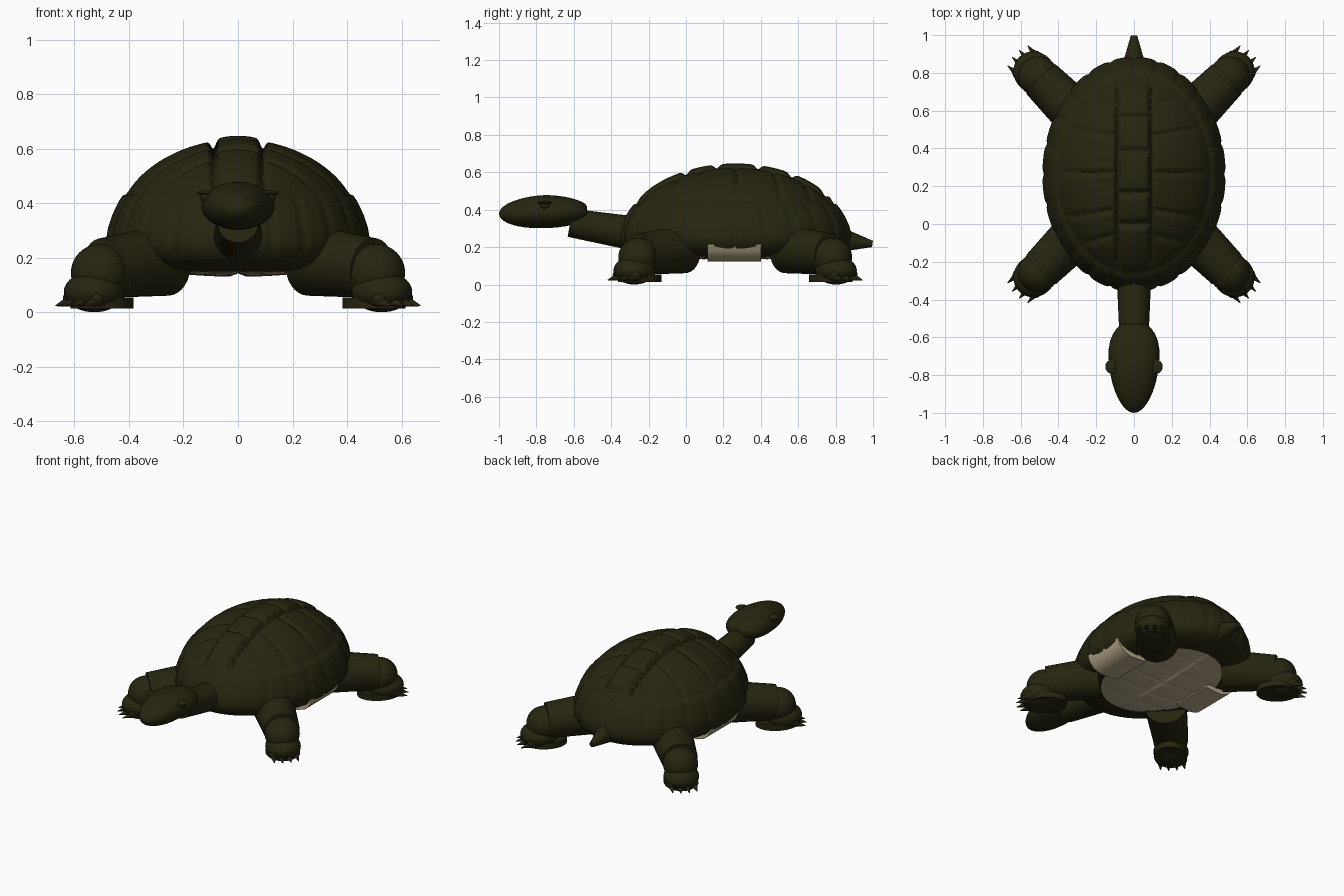
import bpy, bmesh, math
from mathutils import Vector, Matrix

if "Cube" in bpy.data.objects:
    bpy.data.objects.remove(bpy.data.objects["Cube"])

CY = 0.263                       # shell centre along y
RX, RY = 0.485, 0.622            # shell half width / half length


def mat(name, rgb):
    m = bpy.data.materials.new(name)
    m.diffuse_color = (*rgb, 1)
    m.use_nodes = True
    m.node_tree.nodes["Principled BSDF"].inputs["Base Color"].default_value = m.diffuse_color
    return m


OLIVE = mat("dark olive", (0.020, 0.018, 0.005))
TAN = mat("belly tan", (0.48, 0.40, 0.26))


def finish(name, bm, m, angle=35):
    bmesh.ops.recalc_face_normals(bm, faces=bm.faces)
    me = bpy.data.meshes.new(name)
    bm.to_mesh(me)
    bm.free()
    me.materials.append(m)
    ob = bpy.data.objects.new(name, me)
    bpy.context.collection.objects.link(ob)
    bpy.ops.object.select_all(action='DESELECT')
    ob.select_set(True)
    bpy.context.view_layer.objects.active = ob
    bpy.ops.object.shade_smooth_by_angle(angle=math.radians(angle))
    return ob


def rod(bm, a, b, ra, rb, seg=32):
    a, b = Vector(a), Vector(b)
    d = b - a
    M = Matrix.Translation((a + b) / 2) @ d.to_track_quat('Z', 'Y').to_matrix().to_4x4()
    bmesh.ops.create_cone(bm, cap_ends=True, segments=seg, radius1=ra,
                          radius2=rb, depth=d.length, matrix=M)


def ball(bm, c, size, rot=0.0):
    M = Matrix.Translation(c) @ Matrix.Rotation(rot, 4, 'Z') @ Matrix.Diagonal((*size, 1))
    return bmesh.ops.create_uvsphere(bm, u_segments=32, v_segments=20,
                                     radius=1, matrix=M)['verts']


def loft(rings, point, n, tip=None):
    """Stack of closed rings; optional single vertex closing the last one."""
    bm = bmesh.new()
    vs = [[bm.verts.new(point(r, j)) for j in range(n)] for r in rings]
    for a, b in zip(vs, vs[1:]):
        for j in range(n):
            k = (j + 1) % n
            bm.faces.new((a[j], a[k], b[k], b[j]))
    if tip:
        t = bm.verts.new(tip)
        for j in range(n):
            bm.faces.new((vs[-1][j], vs[-1][(j + 1) % n], t))
    return bm


# ---- carapace: ring of marginal scutes, then grooved dome
N = 192
rim = [(0.68, 0.15), (0.82, 0.16), (0.92, 0.18), (0.97, 0.205), (0.995, 0.235),
       (1.0, 0.265), (0.985, 0.31), (0.95, 0.36), (0.905, 0.405), (0.875, 0.428),
       (0.85, 0.432)]
dome = [0.82 * (1 - i / 60) for i in range(60)]


def groove(d, w):
    return math.exp(-(d / w) ** 2)


def dome_z(x, y, s):
    z = 0.42 + 0.215 * max(0, 1 - (s / 0.845) ** 2) ** 0.7
    ax = abs(x)
    cut = 0.03 * groove(ax - 0.09, 0.012)
    if ax < 0.09:                # central row
        z += 0.012 * math.sqrt(1 - (ax / 0.09) ** 2)
        d = min(abs(y - k) for k in (0.0, 0.165, 0.385, 0.565, 0.745))
        cut = max(cut, 0.022 * groove(d, 0.018))
    else:                        # side scutes, seams fanning outwards
        d = min(abs(y - (k + (k - CY) * ax * 0.9)) for k in (-0.03, 0.09, 0.27, 0.45, 0.6))
        cut = max(cut, 0.015 * groove(d, 0.014))
    return z - cut * min(1, (0.83 - s) / 0.06)


def shell_point(r, j):
    t = 2 * math.pi * j / N
    if isinstance(r, tuple):
        s, z = r
        if z > 0.2:
            s -= (0.016, 0.004, 0, 0, 0, 0, 0, 0.004)[j % 8]
        return (RX * s * math.cos(t), CY + RY * s * math.sin(t), z)
    x, y = RX * r * math.cos(t), CY + RY * r * math.sin(t)
    return (x, y, dome_z(x, y, r))


finish("carapace", loft(rim + dome, shell_point, N, (0, CY, dome_z(0, CY, 0))), OLIVE, 50)


# ---- plastron: shallow grooved belly plate
def belly_point(s, j):
    t = 2 * math.pi * j / 96
    x, y = RX * s * math.cos(t), CY + RY * s * math.sin(t)
    d = min(abs(y - k) for k in (-0.02, 0.12, 0.27, 0.41, 0.56))
    z = 0.13 + 0.03 * (s / 0.74) ** 2
    return (x, y, z + max(0.012 * groove(x, 0.02), 0.006 * groove(d, 0.012)))


finish("plastron", loft([0.74 * (1 - i / 24) for i in range(24)], belly_point, 96,
                        (0, CY, 0.142)), TAN, 50)

# ---- bridges joining belly and carapace on each side
for sx, side in ((1, "right"), (-1, "left")):
    bm = bmesh.new()
    prof = [(0.24, 0.13), (0.36, 0.122), (0.415, 0.14), (0.45, 0.175), (0.466, 0.215),
            (0.40, 0.225), (0.26, 0.17)]
    f = bm.faces.new([bm.verts.new((sx * x, 0.115, z)) for x, z in prof])
    ext = bmesh.ops.extrude_face_region(bm, geom=[f])['geom']
    bmesh.ops.translate(bm, vec=(0, 0.285, 0),
                        verts=[v for v in ext if isinstance(v, bmesh.types.BMVert)])
    if f.is_valid is False or len(bm.faces) < 9:
        bm.faces.new([v for v in bm.verts if abs(v.co.y - 0.115) < 1e-5])
    finish(side + "_bridge", bm, TAN)

# ---- legs: four mirrored copies of limb, knee, foot, sole and claws
R2 = math.sqrt(0.5)
for sy, end in ((-1, "front"), (1, "back")):
    for sx, side in ((1, "right"), (-1, "left")):
        def P(a, p, z):          # a = along the leg, p = across, from the foot centre
            return Vector((sx * (0.52 + (a + p) * R2),
                           CY + sy * (0.532 + (a - p) * R2), z))
        rot = math.atan2(sy, sx)
        bm = bmesh.new()
        rod(bm, P(-0.36, 0, 0.19), P(-0.04, 0, 0.162), 0.13, 0.11)
        ball(bm, P(-0.02, 0, 0.145), (0.107, 0.107, 0.105))
        ball(bm, P(0.01, 0, 0.075), (0.115, 0.108, 0.075), rot)
        sole = Matrix.Translation(P(-0.03, 0, 0.034)) @ Matrix.Rotation(rot, 4, 'Z') \
            @ Matrix.Diagonal((0.13, 0.1, 1, 1))
        bmesh.ops.create_cone(bm, cap_ends=True, segments=32, radius1=1, radius2=1,
                              depth=0.04, matrix=sole)
        for p in (-0.075, -0.026, 0.026, 0.075):
            reach = 0.135 if abs(p) > 0.05 else 0.15
            ball(bm, P(0.085 - abs(p) * 0.3, p * 0.95, 0.05), (0.032, 0.024, 0.028), rot)
            rod(bm, P(0.07 - abs(p) * 0.3, p * 0.9, 0.045), P(reach, p, 0.024), 0.026, 0.002, 12)
        finish(f"{end}_{side}_leg", bm, OLIVE)

# ---- neck
bm = bmesh.new()
rod(bm, (0, -0.2, 0.26), (0, -0.62, 0.33), 0.095, 0.076)
finish("neck", bm, OLIVE)

# ---- head: pointed ellipsoid, blunt at the back, with nostril bumps
bm = bmesh.new()
for v in ball(bm, (0, -0.755, 0.39), (0.13, 0.245, 0.088)):
    t = (v.co.y + 0.755) / 0.245
    v.co.x *= 1 + 0.16 * t if t < 0 else 1 + 0.30 * t
    v.co.z -= 0.012 * max(0, -t)
    v.co.y = min(v.co.y, -0.53)
for s in (-1, 1):
    ball(bm, (s * 0.026, -0.968, 0.398), (0.013, 0.012, 0.012))
finish("head", bm, OLIVE)

# ---- eyes with flat upper lids
for s, side in ((1, "right"), (-1, "left")):
    bm = bmesh.new()
    ball(bm, (s * 0.112, -0.755, 0.425), (0.027, 0.026, 0.024))
    ball(bm, (s * 0.115, -0.755, 0.438), (0.037, 0.038, 0.009))
    finish(side + "_eye", bm, OLIVE)

# ---- tail
bm = bmesh.new()
rod(bm, (0, 0.78, 0.245), (0, 0.997, 0.217), 0.08, 0.017)
finish("tail", bm, OLIVE)
